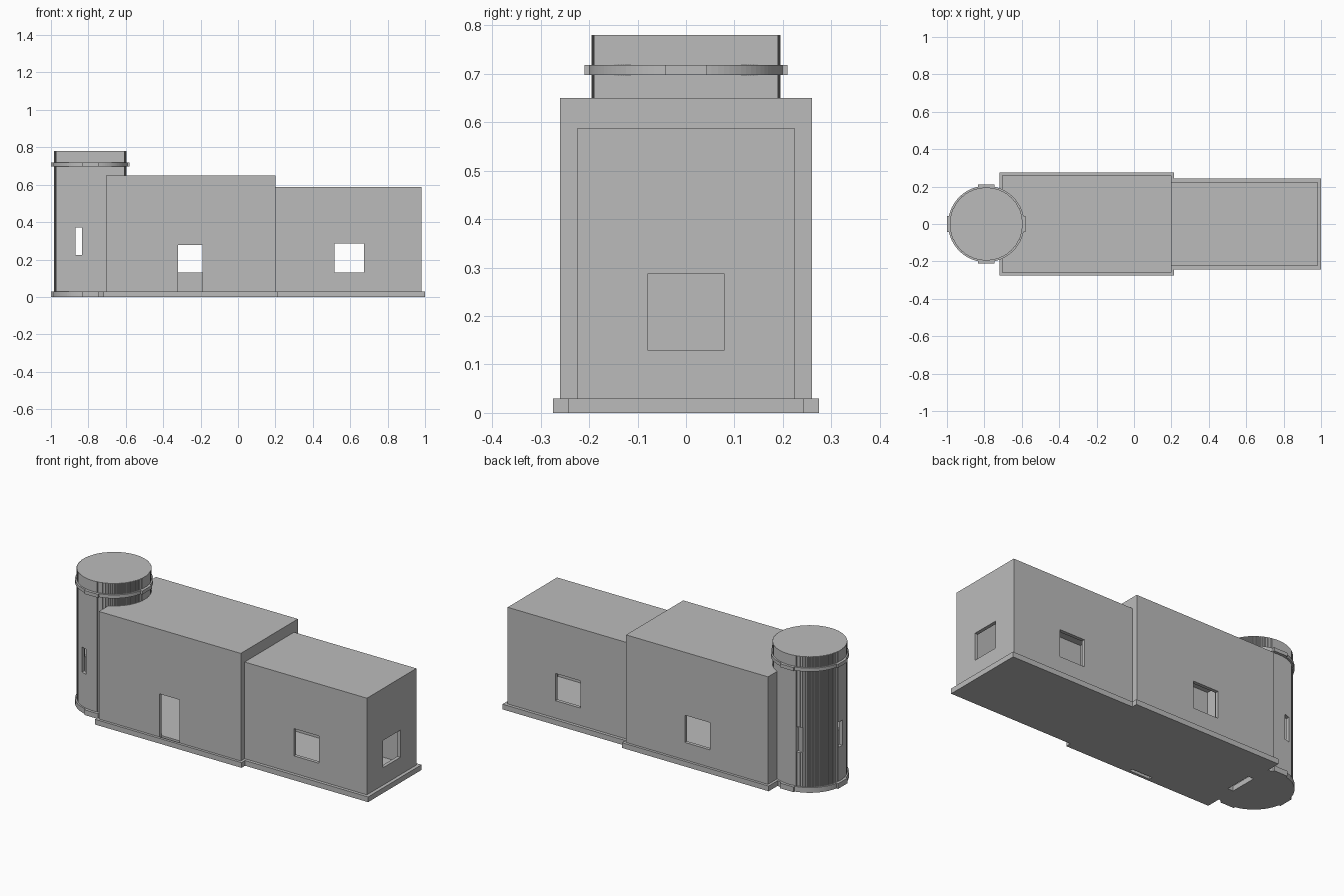
import bpy
import bmesh
import math

old = bpy.data.objects.get("Cube")
if old:
    bpy.data.objects.remove(old, do_unlink=True)

stone = bpy.data.materials.new("grey_stone")
stone.use_nodes = True
GREY = (0.5, 0.5, 0.5, 1)
stone.diffuse_color = GREY
stone.node_tree.nodes["Principled BSDF"].inputs["Base Color"].default_value = GREY

WALL = 0.02
FLOOR = 0.03
TX, TR = -0.79, 0.195        # tower centre and radius


def prism(name, outline, z0, z1):
    """Extrude a flat outline upwards into a closed solid."""
    bm = bmesh.new()
    face = bm.faces.new([bm.verts.new((x, y, z0)) for x, y in outline])
    top = bmesh.ops.extrude_face_region(bm, geom=[face])["geom"]
    verts = [v for v in top if isinstance(v, bmesh.types.BMVert)]
    bmesh.ops.translate(bm, verts=verts, vec=(0, 0, z1 - z0))
    bmesh.ops.recalc_face_normals(bm, faces=bm.faces)
    mesh = bpy.data.meshes.new(name)
    bm.to_mesh(mesh)
    bm.free()
    mesh.materials.append(stone)
    obj = bpy.data.objects.new(name, mesh)
    bpy.context.scene.collection.objects.link(obj)
    return obj


def box(name, x0, x1, y0, y1, z0, z1):
    return prism(name, [(x0, y0), (x1, y0), (x1, y1), (x0, y1)], z0, z1)


def disc(name, radius, z0, z1, sides=96):
    angles = [2 * math.pi * i / sides for i in range(sides)]
    return prism(name, [(TX + radius * math.cos(a), radius * math.sin(a)) for a in angles], z0, z1)


def combine(target, tools, operation="DIFFERENCE"):
    """Apply each tool to the target as a boolean, then drop the tools."""
    for tool in tools:
        tool.hide_render = True
        mod = target.modifiers.new("shape", "BOOLEAN")
        mod.operation, mod.solver, mod.object = operation, "EXACT", tool
        bpy.context.view_layer.objects.active = target
        bpy.ops.object.modifier_apply(modifier=mod.name)
        bpy.data.objects.remove(tool, do_unlink=True)


# Main hall: hollow, with door, back window, tower doorway and open annex side
hall = box("main_hall", -0.705, 0.2, -0.26, 0.26, FLOOR, 0.65)
combine(hall, [
    box("cut", -0.705 + WALL, 0.2 - WALL, -0.26 + WALL, 0.26 - WALL, 0, 0.65 - WALL),
    box("cut", 0.1, 0.3, -0.225 + WALL, 0.225 - WALL, 0, 0.587 - WALL),
    box("cut", -0.32, -0.19, -0.3, -0.2, 0, 0.278),
    box("cut", -0.335, -0.175, 0.2, 0.3, 0.13, 0.287),
    box("cut", -0.75, -0.66, -0.08, 0.08, 0, 0.278),
])

# Annex: lower hollow block with three windows
annex = box("annex", 0.2, 0.98, -0.225, 0.225, FLOOR, 0.587)
combine(annex, [
    box("cut", 0.1, 0.98 - WALL, -0.225 + WALL, 0.225 - WALL, 0, 0.587 - WALL),
    box("cut", 0.515, 0.675, -0.3, 0.3, 0.13, 0.287),
    box("cut", 0.9, 1.1, -0.08, 0.08, 0.13, 0.287),
])

# Round tower: outline built of thin slices, so its sides are finely stepped
slices = 128
step = 2 * TR / slices
side = []
for i in range(slices):
    x = -TR + i * step
    half = math.sqrt(TR ** 2 - (x + step / 2) ** 2)
    if side and abs(side[-1][1] - half) < 1e-7:
        side.pop()
    else:
        side.append((TX + x, half))
    side.append((TX + x + step, half))
tower = prism("tower", side + [(x, -y) for x, y in reversed(side)], FLOOR, 0.78)
combine(tower, [
    disc("cut", TR - WALL, 0, 0.78 - WALL),
    box("cut", -0.87, -0.835, -0.3, 0.3, 0.225, 0.37),
    box("cut", -1.1, -0.9, -0.018, 0.018, 0.225, 0.37),
])


def banded_disc(name, z0, z1):
    """Disc with a small flat projection on each of its four sides."""
    obj = disc(name, 0.204, z0, z1)
    out, half = 0.21, 0.043
    combine(obj, [box("add", TX - out, TX + out, -half, half, z0, z1),
                  box("add", TX - half, TX + half, -out, out, z0, z1)], "UNION")
    return obj


# Tower collar
collar = banded_disc("tower_collar", 0.698, 0.718)
combine(collar, [disc("cut", TR - WALL / 2, 0.6, 0.75)])

# Plinths and floors, with threshold slots under the two doorways
plinths = [
    box("hall_plinth", -0.72, 0.215, -0.275, 0.275, 0, FLOOR),
    box("annex_plinth", 0.215, 1.0, -0.243, 0.243, 0, FLOOR),
    banded_disc("tower_plinth", 0, FLOOR),
]
for plinth in (plinths[0], plinths[2]):
    combine(plinth, [
        box("cut", -0.32, -0.19, -0.26, -0.26 + WALL, -0.1, 0.1),
        box("cut", -0.72, -0.705 + WALL, -0.08, 0.08, -0.1, 0.1),
    ])
